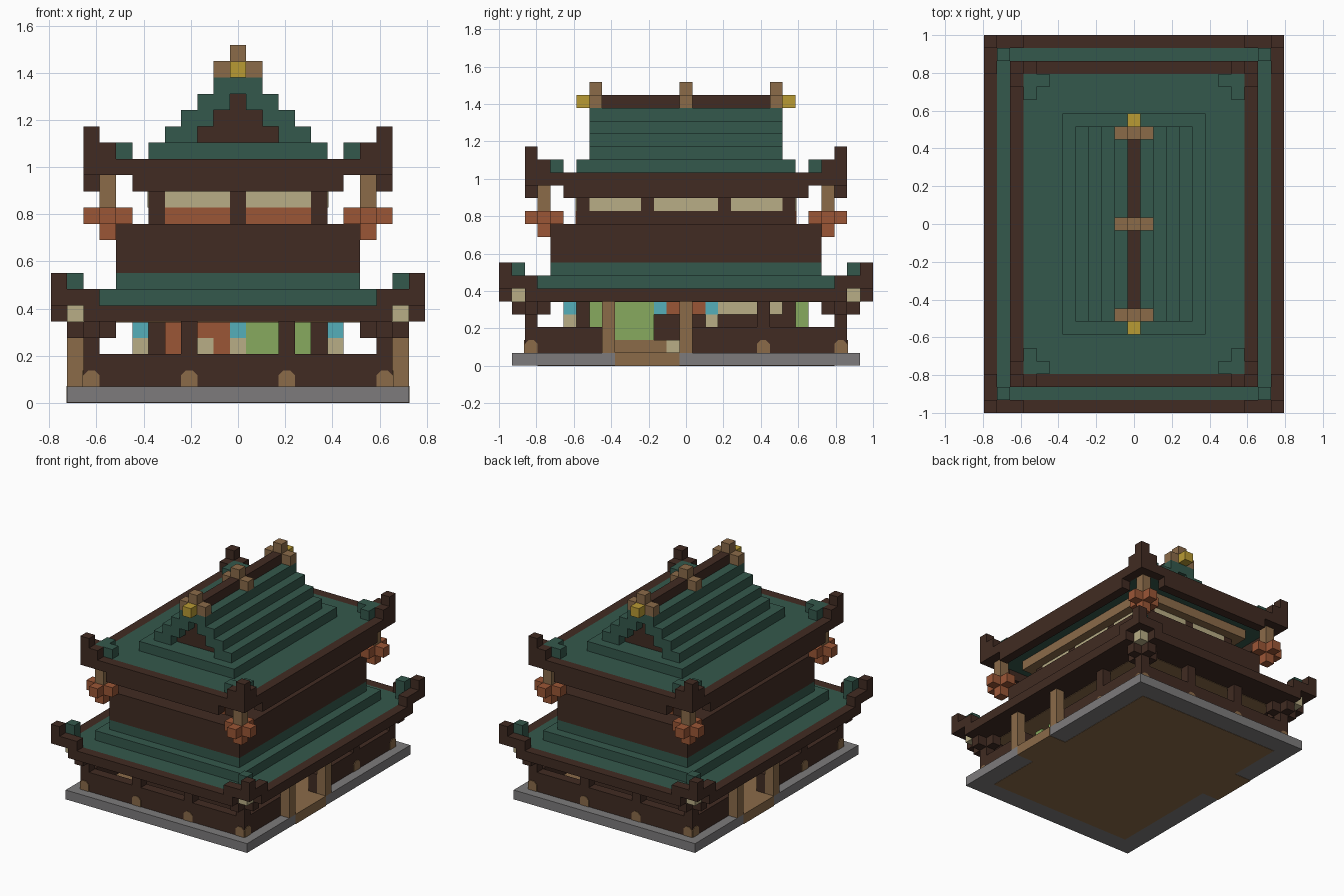
import bpy, bmesh

if "Cube" in bpy.data.objects:
    bpy.data.objects.remove(bpy.data.objects["Cube"])

U = 2 / 29  # size of one building block


def material(name, code):
    rgb = [int(code[i:i + 2], 16) / 255 for i in (0, 2, 4)]
    col = [c / 12.92 if c <= 0.04045 else ((c + 0.055) / 1.055) ** 2.4 for c in rgb] + [1]
    m = bpy.data.materials.new(name)
    m.use_nodes = True
    m.diffuse_color = col
    m.node_tree.nodes["Principled BSDF"].inputs["Base Color"].default_value = col
    return m


dark = material("dark_wood", "412b22")
green = material("green_tile", "34584c")
tan = material("tan_wood", "8b6b49")
orange = material("orange_lantern", "9b5636")
cream = material("cream_paper", "b9ae86")
gold = material("gold", "b99b34")
stone = material("grey_stone", "7d7b7c")
lime = material("lime_cloth", "87aa5e")
blue = material("blue_glaze", "55afba")

ONE, TURN = [(1, 1)], [(1, 1), (-1, -1)]
FB, LR = [(1, 1), (1, -1)], [(1, 1), (-1, 1)]
QUAD = FB + [(-1, 1), (-1, -1)]


def part(name, mat, boxes, copies=ONE):
    """One object from boxes (x0, x1, y0, y1, z0, z1) in blocks, repeated by sign flips."""
    bm = bmesh.new()
    for x0, x1, y0, y1, z0, z1 in boxes:
        for sx, sy in copies:
            for v in bmesh.ops.create_cube(bm, size=1)["verts"]:
                v.co.x = (x1 if v.co.x > 0 else x0) * sx * U
                v.co.y = (y1 if v.co.y > 0 else y0) * sy * U
                v.co.z = (z1 if v.co.z > 0 else z0) * U
    bmesh.ops.recalc_face_normals(bm, faces=bm.faces)
    return finish(name, mat, bm)


def finish(name, mat, bm):
    me = bpy.data.meshes.new(name)
    bm.to_mesh(me)
    bm.free()
    me.materials.append(mat)
    ob = bpy.data.objects.new(name, me)
    bpy.context.collection.objects.link(ob)
    return ob


def slab(name, mat, hx, hy, z0, z1):
    return part(name, mat, [(-hx, hx, -hy, hy, z0, z1)])


def cell(x, y, z0, z1, grow=0):
    h = 0.5 + grow
    return (x - h, x + h, y - h, y + h, z0, z1)


# Foundation, floor and door sills
slab("stone_base", stone, 10.5, 13.5, 0.03, 1)
slab("floor", tan, 8.5, 11.5, 0, 1.03)
part("door_sill", tan, [(8.4, 10.53, -5.5, -0.5, 0, 1.03)], TURN)

# Ground floor walls, with an open window band above the sills
part("end_wall", dark, [(-9.5, 9.5, 11.5, 12.5, 1, 3)], FB)
part("side_wall", dark, [(8.5, 9.5, -11.5, -5.5, 1, 3),
                         (8.5, 9.5, -0.5, 11.5, 1, 3)], TURN)
part("wall_pillar", dark, [cell(9, 12, 3, 5), cell(3, 12, 3, 5)], QUAD)
part("side_pillar", dark, [cell(9, 6, 3, 5)], TURN)
part("door_post", tan, [cell(10, -6, 1, 5), cell(10, 0, 1, 5)], TURN)


# Pillar feet: thin plates with clipped top corners
def foot_plates():
    bm = bmesh.new()
    outline = [(-.5, 1), (.5, 1), (.5, 1.7), (.2, 2), (-.2, 2), (-.5, 1.7)]
    spots = [(x, False) for x in (-9, -3, 3, 9)] + [(y, True) for y in (-12, 6, 12)]
    for c, side in spots:
        for s in (1, -1):
            loops = []
            for d in (0, 0.06):
                pts = [(9.5 + d, c + a, z) if side else (c + a, -12.5 - d, z)
                       for a, z in outline]
                loops.append([bm.verts.new((x * s * U, y * s * U, z * U)) for x, y, z in pts])
            inner, outer = loops
            bm.faces.new(outer)
            for i in range(len(inner)):
                bm.faces.new((inner[i - 1], inner[i], outer[i], outer[i - 1]))
    bmesh.ops.recalc_face_normals(bm, faces=bm.faces)
    for f in bm.faces:
        c = f.calc_center_median()
        if len(f.verts) == 6:
            axis = 0 if abs(f.normal.x) > 0.5 else 1
            if f.normal[axis] * c[axis] < 0:
                f.normal_flip()
    finish("pillar_feet", tan, bm)


foot_plates()

# Interior core and coloured furnishings
slab("inner_core", dark, 5.5, 8.5, 1, 5)
slab("lower_ceiling", tan, 8.5, 11.5, 4.95, 5.02)
palette = {"g": lime, "o": orange, "b": blue, "e": cream}
rows = {4: ("gdodoobggdgdb", "bdgdgggbodobeeededb"),
        3: ("gdodeoeggdgde", "edgdgggddddedddddde")}
cells = {}
for z, (ends, sides) in rows.items():
    for s in (1, -1):
        for i, k in enumerate(ends):
            cells[(i - 6) * s, -9 * s, z] = k
        for i, k in enumerate(sides):
            cells[6 * s, (i - 9) * s, z] = k
for key, mat in palette.items():
    part("furnishing_" + mat.name, mat,
         [cell(x, y, z, z + 1) for (x, y, z), k in cells.items() if k == key])
part("bench", tan, [(5.5, 6.5, -5.5, -1.5, 1, 2)], TURN)
part("bench_cloth", lime, [(5.5, 6.5, -5.5, -2.5, 2, 3)], TURN)
part("floor_box", cream, [cell(6, -1, 1, 2)], TURN)

# Lower roof
slab("lower_soffit", dark, 10.5, 13.5, 5, 5.5)
slab("lower_roof_base", green, 10.5, 13.5, 5.5, 6)
slab("lower_roof_step", green, 8.5, 11.5, 6, 7)
slab("lower_roof_top", green, 7.5, 10.5, 7, 8)
part("lower_eave_end", dark, [(-9.5, 9.5, 13.5, 14.5, 5, 6)], FB)
part("lower_eave_side", dark, [(10.5, 11.5, -12.5, 12.5, 5, 6)], LR)
part("lower_eave_corner", dark, [(8.5, 10.5, 13.5, 14.5, 6, 7),
                                 (10.5, 11.5, 11.5, 13.5, 6, 7),
                                 cell(11, 14, 6, 8)], QUAD)
part("lower_corner_tile", green, [cell(10, 13, 6, 8)], QUAD)
part("corner_bracket", dark, [(7.5, 10.5, 11.5, 12.5, 4, 5),
                              (8.5, 9.5, 10.5, 11.5, 4, 5),
                              (8.5, 9.5, 12.5, 13.5, 4, 5)], QUAD)
part("bracket_block", cream, [cell(10, 13, 4.97, 6, 0.02)], QUAD)

# Upper floor
slab("balcony", dark, 7.5, 10.5, 8, 11)
slab("upper_walls", dark, 5.5, 8.5, 11, 13)
part("upper_end_window", cream, [(0.5, 4.5, 8.5, 8.56, 12, 13)], QUAD)
part("upper_end_panel", orange, [(0.5, 4.5, 8.5, 8.56, 11, 12)], QUAD)
part("upper_side_window", cream, [(5.5, 5.56, a, b, 12, 13)
                                  for a, b in ((-7.5, -3.5), (-2.5, 2.5), (3.5, 7.5))], LR)
slab("upper_beam", tan, 6.5, 9.5, 13, 14)

# Hanging corner lanterns
part("lantern", orange, [(6.5, 9.5, 10.5, 11.5, 11, 12), (7.5, 8.5, 9.5, 10.5, 11, 12),
                         (7.5, 8.5, 11.5, 12.5, 11, 12), cell(8, 11, 10, 11)], QUAD)
part("lantern_hanger", tan, [cell(8, 11, 12, 14)], QUAD)

# Upper roof with raised corners
slab("upper_roof_base", green, 8.5, 11.5, 14, 15)
slab("upper_roof_step", green, 5.5, 8.5, 15, 16)
part("upper_eave_end", dark, [(-6.5, 6.5, 11.5, 12.5, 13, 15)], FB)
part("upper_eave_side", dark, [(8.5, 9.5, -9.5, 9.5, 13, 15)], LR)
part("upper_eave_corner", dark, [(6.5, 8.5, 11.5, 12.5, 14, 15),
                                 (8.5, 9.5, 9.5, 11.5, 14, 15),
                                 cell(8, 12, 15, 16), cell(9, 11, 15, 16),
                                 cell(9, 12, 14, 17)], QUAD)
part("upper_corner_tile", green, [cell(8, 11, 15, 16), cell(7, 11, 15, 16),
                                  cell(8, 10, 15, 16)], QUAD)

# Stepped gable roof over a recessed dark gable wall
for i in range(3):
    w, z = 4.5 - i, 16 + i
    part("gable_tiles", green, [(w - 2, w, -7.5, 7.5, z, z + 1)], LR)
    slab("gable_wall", dark, w - 2, 6.5, z, z + 1)
slab("gable_cap", green, 1.5, 7.5, 19, 20)

# Ridge and ornaments
slab("ridge", dark, 0.5, 7.4, 20, 21)
part("ridge_ornament", tan, [b for y in (-7, 0, 7) for b in
                             ((-1.5, 1.5, y - 0.5, y + 0.5, 20, 21.01), cell(0, y, 21, 22))])
part("ridge_end", gold, [cell(0, 8, 20, 21)], FB)
